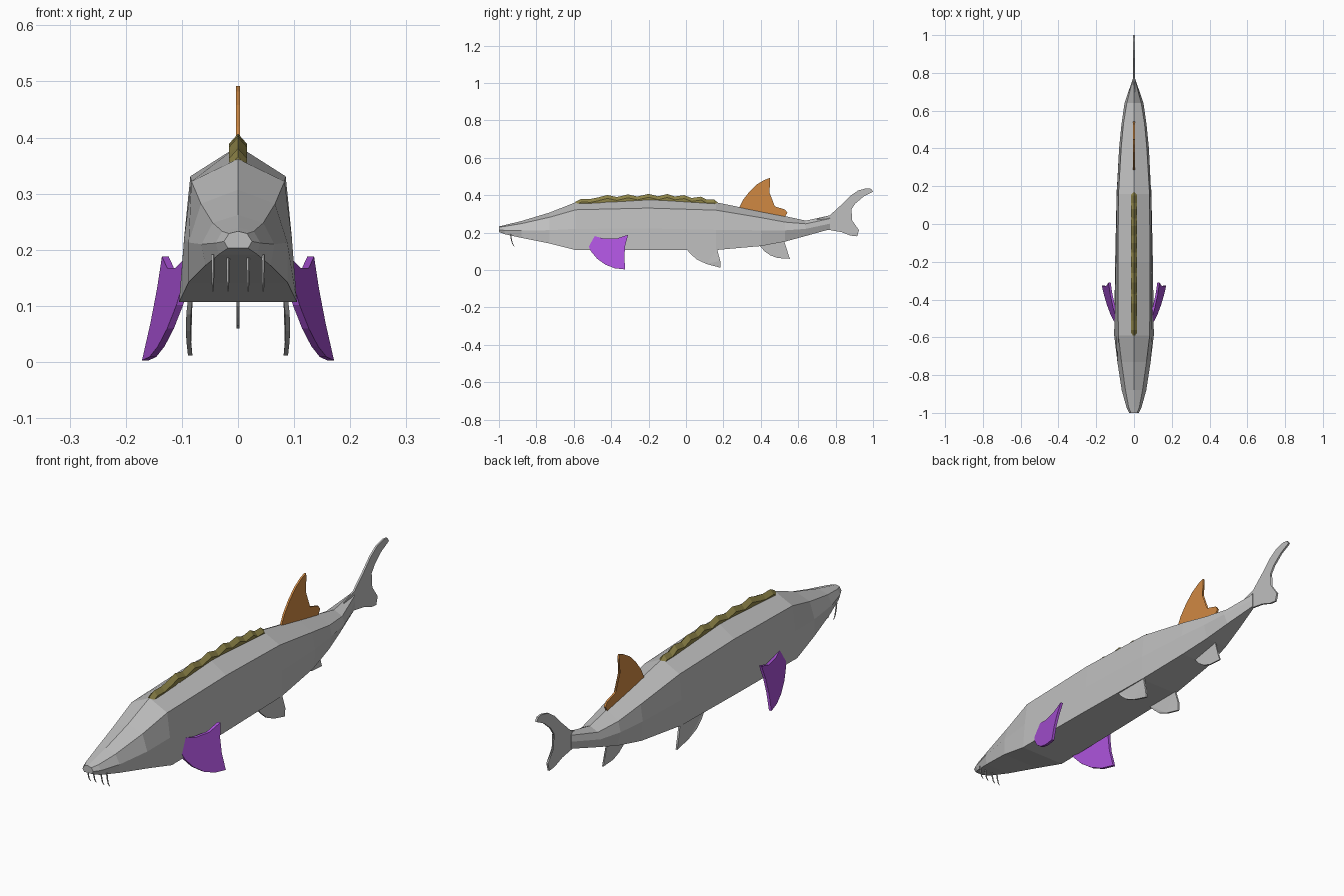
import bpy, bmesh, math
from mathutils import Vector


def material(name, rgb):
    m = bpy.data.materials.new(name)
    m.diffuse_color = (*rgb, 1)
    return m


GREY = material("skin grey", (0.52, 0.52, 0.52))
ORANGE = material("dorsal orange", (0.63, 0.25, 0.055))
PURPLE = material("pectoral purple", (0.41, 0.085, 0.70))
OLIVE = material("scute olive", (0.27, 0.23, 0.065))


def finish(name, bm, mat):
    bmesh.ops.recalc_face_normals(bm, faces=bm.faces)
    me = bpy.data.meshes.new(name)
    bm.to_mesh(me)
    bm.free()
    me.materials.append(mat)
    ob = bpy.data.objects.new(name, me)
    bpy.context.collection.objects.link(ob)
    return ob


def loft(name, rings, mat):
    """Skin a list of closed rings and cap both ends."""
    bm = bmesh.new()
    vs = [[bm.verts.new(p) for p in r] for r in rings]
    n = len(vs[0])
    for a, b in zip(vs, vs[1:]):
        for i in range(n):
            j = (i + 1) % n
            bm.faces.new((a[i], a[j], b[j], b[i]))
    bm.faces.new(vs[0])
    bm.faces.new(vs[-1])
    return finish(name, bm, mat)


def fin(name, outline, thick, mat, x_of=lambda y, z: 0.0):
    """Thin plate from a (y, z) outline; x_of bends it sideways."""
    bm = bmesh.new()
    sides = [[bm.verts.new((x_of(y, z) + s * thick, y, z)) for y, z in outline]
             for s in (-1, 1)]
    n = len(outline)
    for side in sides:
        bm.faces.new(side)
    for i in range(n):
        j = (i + 1) % n
        bm.faces.new((sides[0][i], sides[0][j], sides[1][j], sides[1][i]))
    bmesh.ops.triangulate(bm, faces=[f for f in bm.faces if len(f.verts) > 4])
    return finish(name, bm, mat)


# Body: y, top z, shoulder (x, z), flank (x, z), belly edge (x, z)
sections = [
    (-1.00, .233, .016, .229, .025, .215, .018, .203),
    (-.97, .240, .028, .233, .040, .212, .034, .192),
    (-.88, .262, .045, .248, .065, .210, .058, .172),
    (-.73, .307, .066, .282, .088, .213, .088, .142),
    (-.59, .362, .083, .322, .096, .220, .105, .107),
    (-.20, .385, .085, .331, .096, .222, .100, .107),
    (.16, .362, .082, .320, .091, .215, .092, .107),
    (.40, .313, .068, .280, .079, .212, .072, .128),
    (.53, .288, .056, .256, .066, .212, .052, .152),
    (.64, .264, .038, .247, .050, .220, .032, .182),
    (.77, .292, .005, .275, .006, .248, .005, .218),
]
rings = []
for y, zt, sx, sz, mx, mz, bx, bz in sections:
    half = [(sx, sz), (mx, mz), (bx, bz)]
    rings.append([(0, y, zt)] + [(x, y, z) for x, z in half]
                 + [(-x, y, z) for x, z in reversed(half)])
loft("body", rings, GREY)

# Back scutes: one ridge with overlapping humps
ridge = [(-.59, .366), (-.56, .381), (-.51, .380), (-.47, .388), (-.42, .401),
         (-.37, .390), (-.31, .404), (-.26, .393), (-.20, .407), (-.15, .394),
         (-.10, .406), (-.06, .393), (-.01, .400), (.03, .385), (.08, .392),
         (.11, .376), (.15, .377), (.17, .361)]
loft("back_scutes", [[(0, y, z), (.016, y, z - .018), (.016, y, z - .036),
                      (-.016, y, z - .036), (-.016, y, z - .018)]
                     for y, z in ridge], OLIVE)

# Tail fin
fin("tail_fin", [(.70, .272), (.77, .293), (.83, .348), (.88, .398), (.92, .425),
                 (.965, .437), (.99, .434), (1.0, .418), (.95, .393), (.905, .355),
                 (.878, .315), (.872, .282), (.89, .245), (.925, .213), (.915, .180),
                 (.88, .184), (.83, .203), (.76, .215), (.70, .203)], .004, GREY)

# Dorsal fin
fin("dorsal_fin", [(.285, .335), (.305, .375), (.34, .420), (.38, .458), (.42, .482),
                   (.448, .492), (.450, .475), (.440, .430), (.436, .385), (.442, .355),
                   (.475, .340), (.53, .323), (.542, .306), (.53, .286), (.41, .305)],
    .004, ORANGE)

# Anal fin
fin("anal_fin", [(.39, .135), (.42, .100), (.45, .079), (.49, .064), (.555, .060),
                 (.54, .090), (.525, .155)], .003, GREY)

for s, side in ((-1, "left"), (1, "right")):
    # Pectoral fins flare outwards toward the rear tip
    fin("pectoral_fin_" + side,
        [(-.53, .178), (-.505, .186), (-.44, .168), (-.37, .168), (-.335, .180),
         (-.31, .188), (-.325, .130), (-.33, .070), (-.325, .003), (-.38, .009),
         (-.43, .028), (-.475, .060), (-.51, .102), (-.525, .140)],
        .006, PURPLE,
        lambda y, z, s=s: s * (.128 + (.185 - z) * .21 + (y + .32) * .22))
    # Pelvic fins hang from the belly edge
    fin("pelvic_fin_" + side,
        [(0, .115), (.025, .085), (.06, .055), (.11, .032), (.185, .012),
         (.183, .050), (.165, .115)], .004, GREY,
        lambda y, z, s=s: s * (.085 + .004 * math.sin((z - .01) * 30)))

# Four barbels under the snout, each a tapering bent rod
for i, x in enumerate((-.045, -.018, .018, .045)):
    path = [(-.938, .192, .0035), (-.934, .165, .003), (-.928, .142, .0025),
            (-.918, .126, .0012)]
    loft("barbel_%d" % (i + 1),
         [[(x + r * math.cos(a), y + r * math.sin(a), z)
           for a in (math.tau * k / 5 for k in range(5))] for y, z, r in path], GREY)
